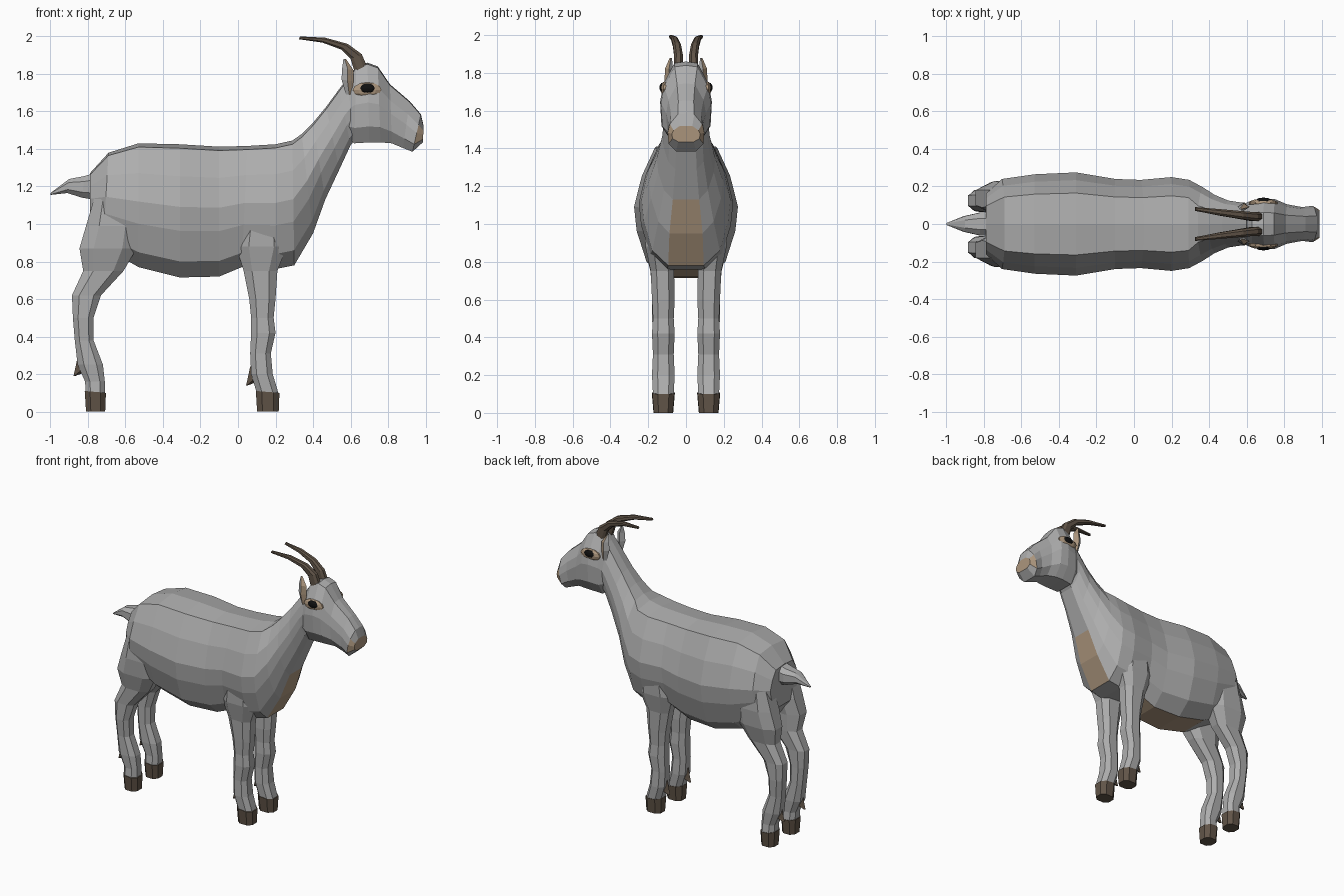
import bpy, bmesh
from mathutils import Matrix, Vector


def material(name, rgb):
    m = bpy.data.materials.new(name)
    m.diffuse_color = (*rgb, 1)
    return m


GREY = material("grey_coat", (0.42, 0.42, 0.42))
TAN = material("tan_skin", (0.42, 0.31, 0.21))
BROWN = material("brown_horn", (0.12, 0.09, 0.065))
BLACK = material("black_eye", (0.005, 0.005, 0.005))

# Half cross-sections: (side, height 0..1); mirrored to a closed ring
BODY = [(0, 1), (.6, .97), (.85, .76), (1, .53), (.95, .35), (.76, .12), (.4, 0)]
NECK = [(0, 1), (.5, .97), (.85, .76), (1, .53), (.95, .35), (.75, .12), (.45, 0)]
HEAD = [(0, 1), (.45, .98), (.88, .72), (1, .5), (.95, .2), (.55, 0)]
OCT = [(.5, 1), (1, .75), (1, .25), (.5, 0)]
DIAMOND = [(0, 1), (1, .5), (0, 0)]


def finish(name, bm, mats, mirror):
    me = bpy.data.meshes.new(name)
    bm.to_mesh(me)
    bm.free()
    for m in mats:
        me.materials.append(m)
    ob = bpy.data.objects.new(name, me)
    bpy.context.collection.objects.link(ob)
    if mirror:
        mod = ob.modifiers.new("mirror", 'MIRROR')
        mod.use_axis = (False, True, False)
        mod.use_clip = False
        mod.use_mirror_merge = False
    return ob


def loft(name, rings, section, mats=(GREY,), paint=None, mirror=False):
    """Rings are (xa, za, xb, zb, half_width[, y]); paint(i, j) picks a material slot."""
    bm = bmesh.new()
    loops = []
    for k, (xa, za, xb, zb, w, *y) in enumerate(rings):
        half = section(k) if callable(section) else section
        full = half + [(-s, t) for s, t in reversed(half) if s > 0]
        y = y[0] if y else 0
        loops.append([bm.verts.new((xa + (xb - xa) * t, y + s * w, za + (zb - za) * t))
                      for s, t in full])
    n = len(loops[0])
    for i, (a, b) in enumerate(zip(loops, loops[1:])):
        for j in range(n):
            f = bm.faces.new((a[j], a[(j + 1) % n], b[(j + 1) % n], b[j]))
            f.material_index = paint(i, j) if paint else 0
    bm.faces.new(loops[0])
    cap = bm.faces.new(loops[-1])
    cap.material_index = paint(len(loops) - 1, -1) if paint else 0
    bmesh.ops.recalc_face_normals(bm, faces=bm.faces)
    return finish(name, bm, mats, mirror)


# Torso and neck in one loft, tan on the chest and belly strips
loft("torso_and_neck", [
    (-.79, .98, -.79, 1.27, .16), (-.72, .88, -.69, 1.38, .24),
    (-.53, .77, -.53, 1.43, .265), (-.31, .715, -.31, 1.425, .275),
    (-.10, .72, -.10, 1.412, .24), (.02, .77, .05, 1.416, .235),
    (.20, .76, .20, 1.425, .25), (.30, .78, .29, 1.445, .235),
    (.40, .95, .34, 1.48, .195), (.465, 1.13, .40, 1.54, .155),
    (.54, 1.29, .47, 1.625, .125), (.60, 1.42, .54, 1.72, .115),
    (.67, 1.50, .60, 1.80, .11)],
    lambda k: NECK if k > 7 else BODY, (GREY, TAN),
    lambda i, j: int(j == 6 and (7 <= i <= 8 or 2 <= i <= 4)))

# Head with jaw and muzzle, tan nose
loft("head", [
    (.58, 1.47, .565, 1.74, .10), (.62, 1.43, .63, 1.84, .125),
    (.70, 1.435, .69, 1.86, .137), (.76, 1.435, .745, 1.84, .132),
    (.82, 1.43, .81, 1.745, .105), (.88, 1.405, .915, 1.655, .09),
    (.93, 1.385, .975, 1.585, .097), (.985, 1.435, .99, 1.52, .075)],
    HEAD, (GREY, TAN), lambda i, j: int(i == 7 or (i == 6 and j in (2, 3, 7, 8))))

# Tail
loft("tail", [
    (-.77, 1.13, -.77, 1.27, .06), (-.83, 1.14, -.82, 1.255, .06),
    (-.91, 1.165, -.90, 1.24, .042), (-1.0, 1.155, -1.0, 1.165, .005)], OCT)

# Legs: back edge x, front edge x, height, half width, side offset
LEGS = {
    "hind_leg": [(-.76, -.58, 1.16, .08, .14), (-.81, -.53, .99, .095, .135),
                 (-.845, -.54, .87, .08, .14), (-.825, -.61, .75, .063, .125),
                 (-.885, -.73, .62, .055, .125), (-.88, -.77, .50, .055, .125),
                 (-.87, -.77, .38, .052, .12), (-.855, -.72, .25, .056, .12),
                 (-.815, -.71, .16, .05, .12), (-.812, -.71, .10, .057, .12)],
    "front_leg": [(.02, .24, 1.05, .09, .13), (-.01, .26, .88, .085, .13),
                  (.03, .21, .75, .062, .125), (.06, .20, .60, .06, .12),
                  (.07, .19, .50, .055, .12), (.07, .20, .42, .06, .12),
                  (.065, .175, .31, .055, .12), (.07, .185, .20, .06, .12),
                  (.10, .215, .10, .055, .12)],
}
for name, rows in LEGS.items():
    loft(name, [(b, z, f, z, w, y) for b, f, z, w, y in rows], OCT, mirror=True)
    # Hoof below the leg
    b, f, z, w, y = rows[-1]
    loft(name.replace("leg", "hoof"), [(b - .005, z + .01, f + .006, z, w + .004, y),
                                       (b + .002, 0, f + .002, 0, w - .005, y)],
         OCT, (BROWN,), mirror=True)

# Dewclaws behind the fetlocks
for name, x, z in (("hind_dewclaw", -.855, .19), ("front_dewclaw", .065, .14)):
    loft(name, [(x, z + .10, x + .03, z + .10, .015, .12),
                (x - .015, z + .03, x + .04, z + .02, .025, .12),
                (x - .022, z, x - .012, z, .008, .12)], DIAMOND, (BROWN,), mirror=True)

# Horns sweeping backwards
loft("horn", [
    (.625, 1.80, .70, 1.81, .024, .04), (.60, 1.88, .66, 1.905, .023, .04),
    (.55, 1.93, .585, 1.96, .021, .048), (.45, 1.967, .465, 1.993, .017, .062),
    (.325, 1.985, .33, 2.0, .01, .08)], OCT, (BROWN,), mirror=True)

# Ears with tan outer face
loft("ear", [
    (.575, 1.69, .61, 1.69, .015, .09), (.552, 1.77, .615, 1.76, .022, .092),
    (.555, 1.83, .615, 1.82, .02, .09), (.562, 1.88, .575, 1.88, .006, .08)],
    DIAMOND, (GREY, TAN), lambda i, j: int(j == 0), mirror=True)


# Eyes and tan eyelids as flattened low-poly balls
def blob(name, loc, scale, mat):
    bm = bmesh.new()
    bmesh.ops.create_uvsphere(
        bm, u_segments=10, v_segments=6, radius=1,
        matrix=Matrix.Translation(Vector(loc)) @ Matrix.Diagonal((*scale, 1)))
    finish(name, bm, (mat,), True)


blob("eyelid", (.688, .112, 1.715), (.08, .022, .04), TAN)
blob("eye", (.69, .121, 1.722), (.045, .02, .027), BLACK)
